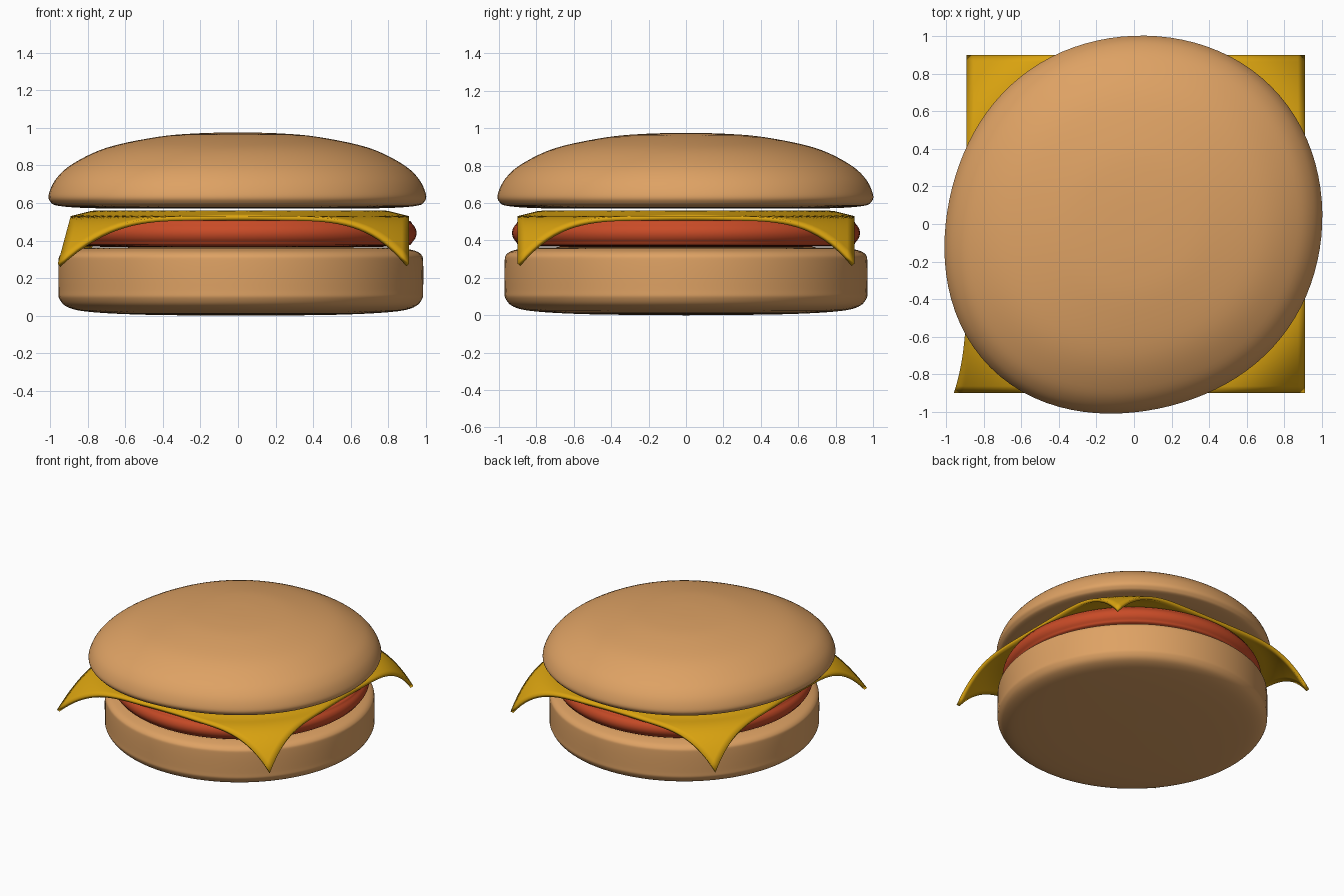
import bpy
import bmesh
from math import cos, sin, pi, hypot, radians

cube = bpy.data.objects.get("Cube")
if cube:
    bpy.data.objects.remove(cube)


def material(name, colour):
    mat = bpy.data.materials.new(name)
    mat.use_nodes = True
    mat.diffuse_color = (*colour, 1)
    bsdf = mat.node_tree.nodes["Principled BSDF"]
    bsdf.inputs["Base Color"].default_value = (*colour, 1)
    bsdf.inputs["Roughness"].default_value = 0.7
    return mat


def finish(name, bm, mat):
    bmesh.ops.recalc_face_normals(bm, faces=bm.faces)
    mesh = bpy.data.meshes.new(name)
    bm.to_mesh(mesh)
    bm.free()
    mesh.materials.append(mat)
    obj = bpy.data.objects.new(name, mesh)
    bpy.context.collection.objects.link(obj)
    bpy.ops.object.select_all(action="DESELECT")
    obj.select_set(True)
    bpy.context.view_layer.objects.active = obj
    bpy.ops.object.shade_smooth_by_angle(angle=radians(50))
    return obj


def smooth_profile(points, steps=5):
    """Catmull-Rom curve through (radius, height) points."""
    out = []
    for i in range(len(points) - 1):
        a, b = points[max(i - 1, 0)], points[i]
        c, d = points[i + 1], points[min(i + 2, len(points) - 1)]
        for s in range(steps):
            t = s / steps
            out.append([0.5 * (2 * q + (r - p) * t
                               + (2 * p - 5 * q + 4 * r - w) * t ** 2
                               + (3 * q - p - 3 * r + w) * t ** 3)
                        for p, q, r, w in zip(a, b, c, d)])
    return out + [list(points[-1])]


def turned(name, points, mat, outline=lambda a: 1, centre_x=0, sides=96):
    """Turn a profile that starts and ends on the axis around z."""
    profile = smooth_profile(points)
    bm = bmesh.new()
    ends = [bm.verts.new((centre_x, 0, profile[k][1])) for k in (0, -1)]
    rings = []
    for r, z in profile[1:-1]:
        ring = []
        for i in range(sides):
            a = 2 * pi * i / sides
            k = r * outline(a)
            ring.append(bm.verts.new((centre_x + k * cos(a), k * sin(a), z)))
        rings.append(ring)
    for i in range(sides):
        j = (i + 1) % sides
        bm.faces.new((ends[0], rings[0][j], rings[0][i]))
        bm.faces.new((ends[1], rings[-1][i], rings[-1][j]))
        for low, high in zip(rings, rings[1:]):
            bm.faces.new((low[i], low[j], high[j], high[i]))
    return finish(name, bm, mat)


def uneven(a):
    """Hand-shaped outline, longest along one diagonal."""
    return (1.01 + 0.035 * sin(2 * a) - 0.0085 * (cos(a) + sin(a))
            + 0.008 * (cos(3 * a) - sin(3 * a)) - 0.01 * cos(4 * a))


bun = material("toasted bun", (0.73, 0.36, 0.127))
meat = material("red brown patty", (0.58, 0.07, 0.02))
yellow = material("yellow cheese", (0.70, 0.366, 0.005))

# Bottom bun: thick disc with rounded rims and a slightly bulging base
turned("bottom_bun", [(0, 0), (0.5, 0.005), (0.8, 0.02), (0.92, 0.045),
                      (0.965, 0.09), (0.97, 0.14), (0.97, 0.28),
                      (0.96, 0.325), (0.91, 0.35), (0.8, 0.362),
                      (0.4, 0.365), (0, 0.365)], bun, centre_x=0.015)

# Patty: disc with a fully round rim
turned("patty", [(0, 0.366), (0.5, 0.366), (0.85, 0.37), (0.91, 0.395),
                 (0.93, 0.44), (0.91, 0.485), (0.85, 0.512),
                 (0.5, 0.52), (0, 0.52)], meat, centre_x=0.02)

# Top bun: uneven dome with a tucked-in flat base
turned("top_bun", [(0, 0.57), (0.5, 0.57), (0.8, 0.573), (0.95, 0.585),
                   (0.99, 0.605), (1, 0.645), (0.96, 0.73), (0.87, 0.81),
                   (0.69, 0.895), (0.42, 0.952), (0.2, 0.971), (0, 0.975)],
       bun, outline=uneven)

# Cheese slice: square sheet whose corners droop over the patty
bm = bmesh.new()
bmesh.ops.create_grid(bm, x_segments=48, y_segments=48, size=0.9)
for v in bm.verts:
    x, y = v.co.x, v.co.y
    r = hypot(x, y)
    droop = 0.25 * min(max(r - 0.78, 0), 0.12) + 3.1 * max(r - 0.92, 0) ** 2.4
    v.co.z = 0.56 - droop
    v.co.x += 0.01
    if x < 0 and y < 0:
        v.co.x -= 0.27 * max(droop - 0.03, 0)  # front right corner splays out
cheese = finish("cheese_slice", bm, yellow)
shell = cheese.modifiers.new("thickness", "SOLIDIFY")
shell.thickness = 0.024
shell.offset = -1
